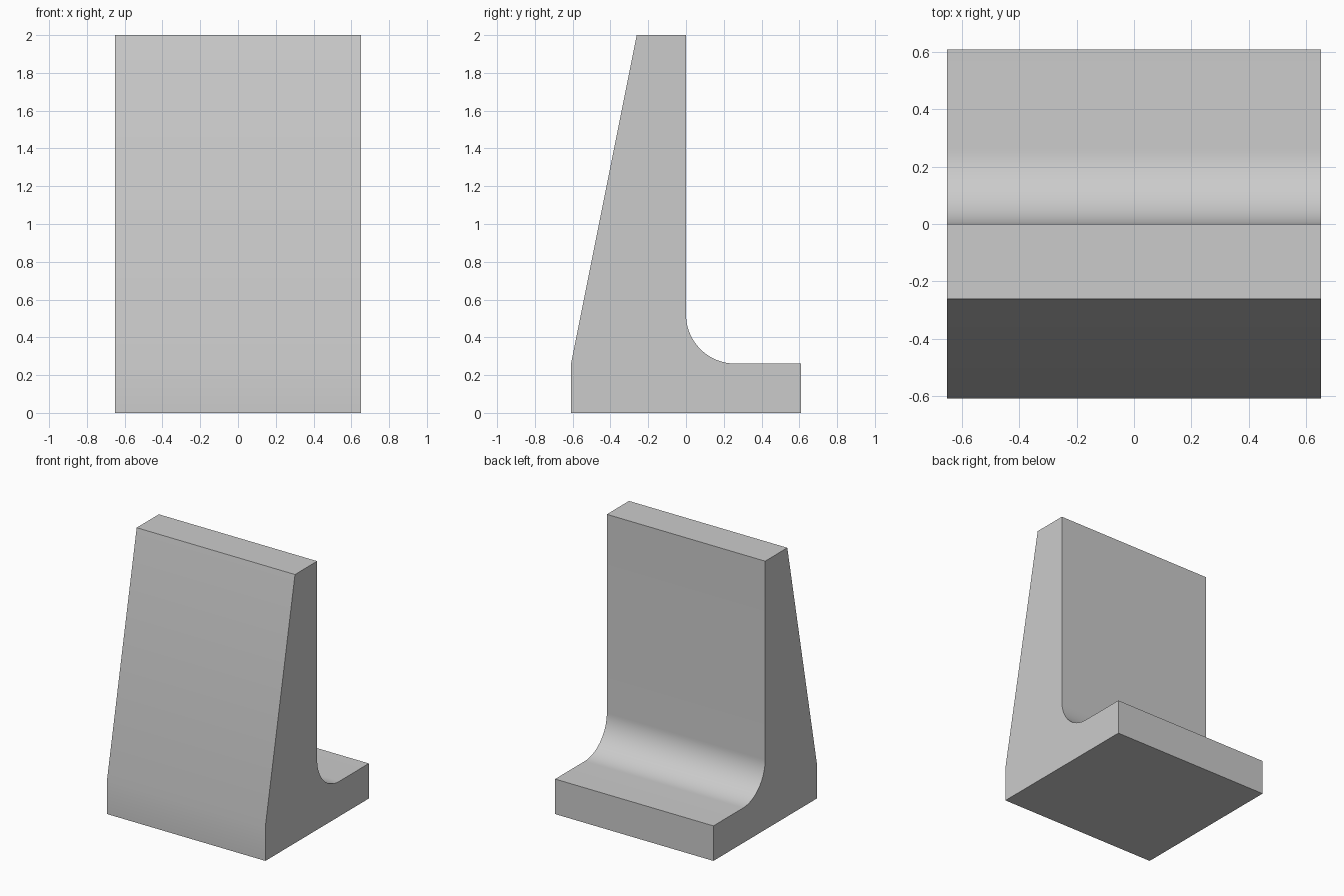
import bpy, bmesh, math

cube = bpy.data.objects.get("Cube")
if cube:
    bpy.data.objects.remove(cube, do_unlink=True)

UNIT = 2 / 23                      # the block is 23 units tall
WIDTH, HALF_DEPTH = 15 * UNIT, 7 * UNIT
HEIGHT, THICK = 23 * UNIT, 3 * UNIT
FILLET_STEPS = 24

# Plain grey material
grey = bpy.data.materials.new("light_grey")
grey.use_nodes = True
colour = (0.6, 0.6, 0.6, 1)
grey.diffuse_color = colour
grey.node_tree.nodes["Principled BSDF"].inputs["Base Color"].default_value = colour

# Side profile (y, z): base, tapered upright and concave fillet between them
profile = [(-HALF_DEPTH, 0), (HALF_DEPTH, 0), (HALF_DEPTH, THICK)]
for i in range(FILLET_STEPS + 1):
    a = math.pi / 2 * i / FILLET_STEPS
    profile.append((THICK * (1 - math.sin(a)), THICK * (2 - math.cos(a))))
profile += [(0, HEIGHT), (-THICK, HEIGHT), (-HALF_DEPTH, THICK)]

# Extrude the profile across the width
bm = bmesh.new()
side = bm.faces.new([bm.verts.new((-WIDTH / 2, y, z)) for y, z in profile])
extruded = bmesh.ops.extrude_face_region(bm, geom=[side], use_keep_orig=True)
moved = [v for v in extruded["geom"] if isinstance(v, bmesh.types.BMVert)]
bmesh.ops.translate(bm, vec=(WIDTH, 0, 0), verts=moved)
bmesh.ops.recalc_face_normals(bm, faces=bm.faces)

mesh = bpy.data.meshes.new("angle_block")
bm.to_mesh(mesh)
bm.free()
mesh.materials.append(grey)
block = bpy.data.objects.new("angle_block", mesh)
bpy.context.collection.objects.link(block)

# Smooth fillet and front bend, sharp corners elsewhere
bpy.ops.object.select_all(action="DESELECT")
block.select_set(True)
bpy.context.view_layer.objects.active = block
bpy.ops.object.shade_smooth_by_angle(angle=math.radians(30))
